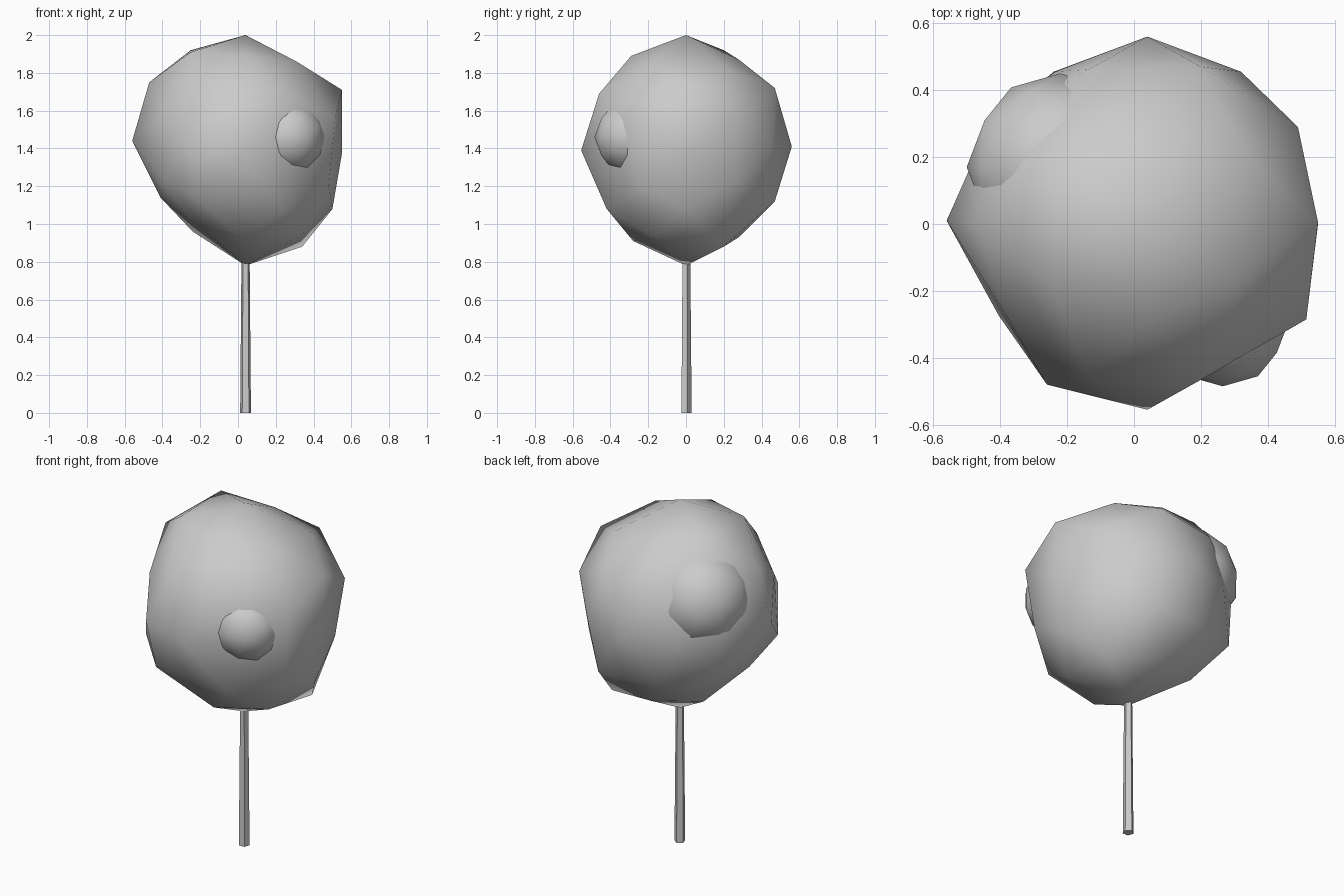
import bpy, bmesh
from mathutils import Vector

if "Cube" in bpy.data.objects:
    bpy.data.objects.remove(bpy.data.objects["Cube"])

CENTRE = Vector((0.04, 0, 1.39))


def ball_directions():
    """42 directions of a subdivided icosahedron standing on one of its edges."""
    a, b = 0.526, 0.851
    base = [(1, 0, 0), (b, 0, a), (0.809, 0.5, 0.309)]
    dirs = set()
    for p in base:
        for k in range(3):                       # cyclic axis swaps
            q = p[-k:] + p[:-k] if k else p
            for sx in (1, -1):
                for sy in (1, -1):
                    for sz in (1, -1):           # mirror in every axis
                        dirs.add((q[0] * sx + 0.0, q[1] * sy + 0.0, q[2] * sz + 0.0))
    return [Vector(d).normalized() for d in sorted(dirs)]


def ball(name, centre, radius, key_points=()):
    bm = bmesh.new()
    dirs = ball_directions()
    verts = [bm.verts.new(d) for d in dirs]
    bmesh.ops.convex_hull(bm, input=verts)
    bmesh.ops.recalc_face_normals(bm, faces=bm.faces[:])
    offsets = [Vector(p) - centre for p in key_points]
    free = list(range(len(verts)))
    for v, d in zip(verts, dirs):
        # radius follows the neighbouring key points where none is given
        w = [(1.02 - d.dot(o.normalized())) ** -3 for o in offsets]
        v.co = d * (sum(x * o.length for x, o in zip(w, offsets)) / sum(w) if w else radius)
    for o in offsets:
        i = max(free, key=lambda k: dirs[k].dot(o))
        verts[i].co = o
        free.remove(i)
    for f in bm.faces:
        f.smooth = True
    me = bpy.data.meshes.new(name)
    bm.to_mesh(me)
    bm.free()
    ob = bpy.data.objects.new(name, me)
    ob.location = centre
    bpy.context.collection.objects.link(ob)


# Main foliage: lumpy ball through its key points
ball("crown", CENTRE, 0.57, [
    (0.04, 0, 2.0), (0.04, 0, 0.78), (0.55, 0, 1.37), (-0.56, 0.01, 1.44),
    (0.04, -0.555, 1.39), (0.04, 0.56, 1.41),
    # upper slopes
    (0.04, -0.29, 1.89), (0.04, 0.28, 1.87), (-0.25, 0.20, 1.92), (-0.25, -0.18, 1.91),
    (0.31, -0.16, 1.86), (0.32, 0.22, 1.82), (0.55, 0.005, 1.71), (-0.47, 0, 1.75),
    (0.20, 0.47, 1.72), (0.21, -0.46, 1.69),
    # waist
    (0.32, 0.455, 1.40), (0.29, -0.415, 1.39), (-0.26, -0.48, 1.41), (-0.24, 0.455, 1.39),
    (0.49, 0.29, 1.57), (0.447, 0.26, 1.23), (0.515, -0.285, 1.56), (0.48, -0.25, 1.20),
    (-0.39, -0.26, 1.58), (-0.43, 0.27, 1.20),
    # lower slopes
    (-0.41, 0, 1.14), (0.50, 0, 1.08), (0.24, 0.47, 1.12), (0.24, -0.42, 1.08),
    (-0.22, -0.444, 1.14), (0.34, 0.20, 0.88), (-0.235, -0.20, 1.01), (-0.24, 0.18, 0.96),
    (0.04, -0.28, 0.91), (0.04, 0.28, 0.93),
])

# Small foliage clumps poking through the crown
ball("back_left_clump", Vector((-0.22, 0.17, 1.57)), 0.28)
ball("front_clump", Vector((0.265, -0.285, 1.46)), 0.20)

# Five-sided tapering trunk
bpy.ops.mesh.primitive_cone_add(vertices=5, radius1=0.030, radius2=0.022, depth=0.9,
                                location=(0.04, 0, 0.45))
bpy.context.object.name = "trunk"
